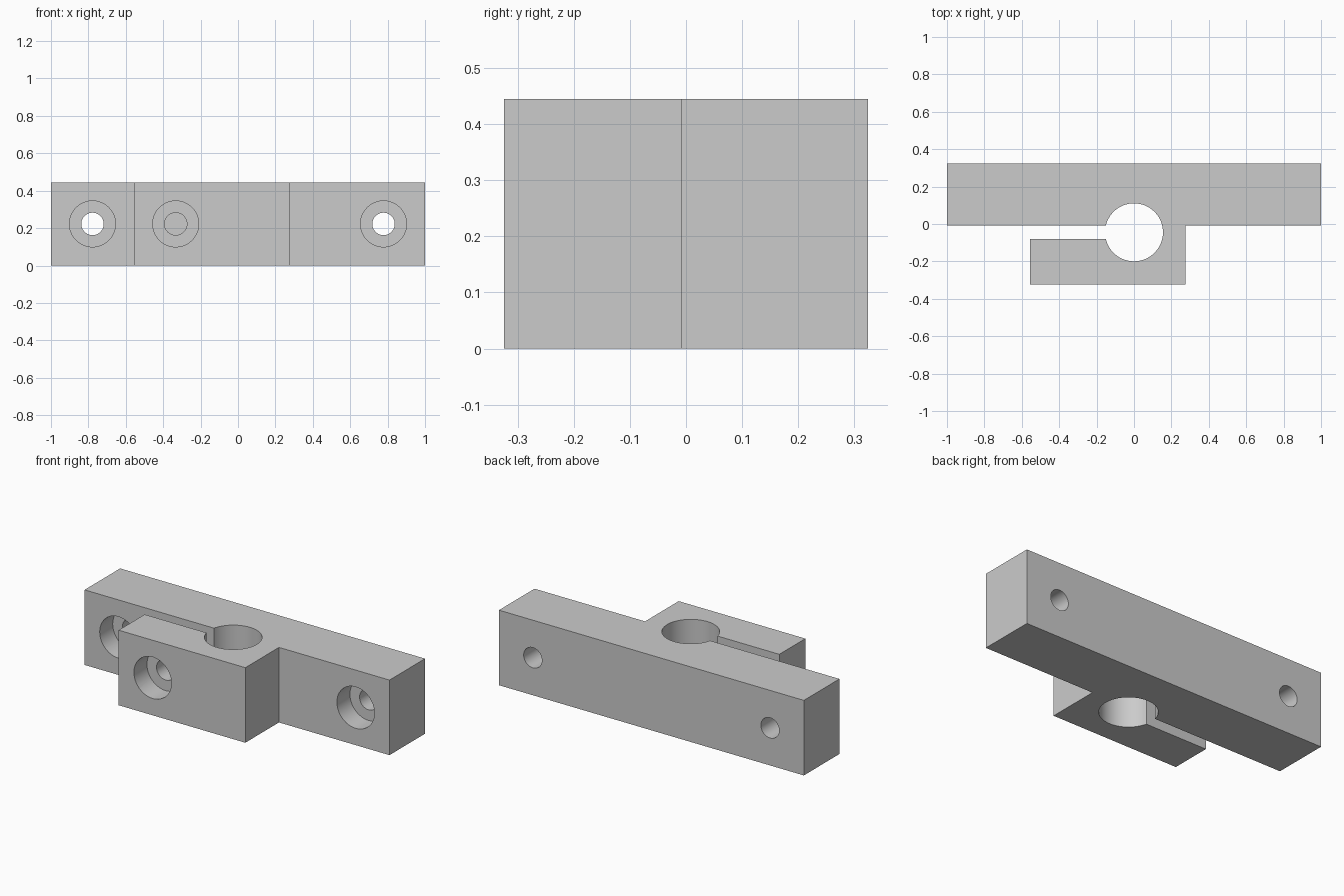
import bpy
import bmesh
from math import asin, cos, pi, sin
from mathutils import Matrix, Vector

if "Cube" in bpy.data.objects:
    bpy.data.objects.remove(bpy.data.objects["Cube"])

HEIGHT = 0.445
FRONT, BACK = -0.324, 0.324
BAR_FRONT, JAW_BACK = -0.009, -0.08
BORE_Y = (BAR_FRONT + JAW_BACK) / 2
BORE_R = 0.155
JAW_LEFT, JAW_RIGHT = -0.556, 0.275
HOLE_R, SINK_R, SINK_DEPTH = 0.06, 0.123, 0.122

grey = bpy.data.materials.new("plain grey")
grey.use_nodes = True
colour = (0.6, 0.6, 0.6, 1)
grey.diffuse_color = colour
grey.node_tree.nodes["Principled BSDF"].inputs["Base Color"].default_value = colour


def add_mesh(name, bm):
    bmesh.ops.recalc_face_normals(bm, faces=bm.faces)
    mesh = bpy.data.meshes.new(name)
    bm.to_mesh(mesh)
    bm.free()
    mesh.materials.append(grey)
    obj = bpy.data.objects.new(name, mesh)
    bpy.context.collection.objects.link(obj)
    return obj


def cut_hole(body, name, x, radius, y0, y1):
    """Subtract a round hole running along y."""
    bm = bmesh.new()
    place = Matrix.Translation((x, (y0 + y1) / 2, HEIGHT / 2)) @ Matrix.Rotation(pi / 2, 4, "X")
    bmesh.ops.create_cone(bm, cap_ends=True, segments=48, radius1=radius,
                          radius2=radius, depth=y1 - y0, matrix=place)
    cutter = add_mesh(name, bm)
    cutter.hide_render = True
    cutter.hide_set(True)
    mod = body.modifiers.new(name, "BOOLEAN")
    mod.operation = "DIFFERENCE"
    mod.solver = "EXACT"
    mod.object = cutter


# Clamp body: mounting bar and split jaw around a round bore
slot = asin((BAR_FRONT - BORE_Y) / BORE_R)
start, sweep, steps = pi - slot, 2 * (pi - slot), 64
arc = []
for i in range(steps + 1):
    a = start - sweep * i / steps
    arc.append((BORE_R * cos(a), BORE_Y + BORE_R * sin(a)))
outline = [(-1, BACK), (-1, BAR_FRONT), *arc, (JAW_LEFT, JAW_BACK), (JAW_LEFT, FRONT),
           (JAW_RIGHT, FRONT), (JAW_RIGHT, BAR_FRONT), (1, BAR_FRONT), (1, BACK)]
bm = bmesh.new()
base = bm.faces.new([bm.verts.new((x, y, 0)) for x, y in outline])
top = bmesh.ops.extrude_face_region(bm, geom=[base], use_keep_orig=True)
bmesh.ops.translate(bm, vec=Vector((0, 0, HEIGHT)),
                    verts=[v for v in top["geom"] if isinstance(v, bmesh.types.BMVert)])
body = add_mesh("clamp_body", bm)

# Counterbored mounting holes through the bar
for side, x in (("right", -0.778), ("left", 0.778)):
    cut_hole(body, side + "_mount_hole", x, HOLE_R, BAR_FRONT - 0.04, BACK + 0.1)
    cut_hole(body, side + "_mount_counterbore", x, SINK_R, BAR_FRONT - 0.04, BAR_FRONT + SINK_DEPTH)

# Clamping screw hole through the jaw and blind into the bar
cut_hole(body, "clamp_screw_hole", -0.333, HOLE_R, FRONT - 0.1, BAR_FRONT + 0.2)
cut_hole(body, "clamp_screw_counterbore", -0.333, SINK_R, FRONT - 0.1, FRONT + SINK_DEPTH)

# Bake the holes, then smooth the round walls only
bpy.ops.object.select_all(action="DESELECT")
body.select_set(True)
bpy.context.view_layer.objects.active = body
for mod in list(body.modifiers):
    bpy.ops.object.modifier_apply(modifier=mod.name)
bpy.ops.object.shade_smooth_by_angle(angle=pi / 6)
for cutter in [o for o in bpy.data.objects if o.name.endswith(("_hole", "_counterbore"))]:
    bpy.data.objects.remove(cutter)
